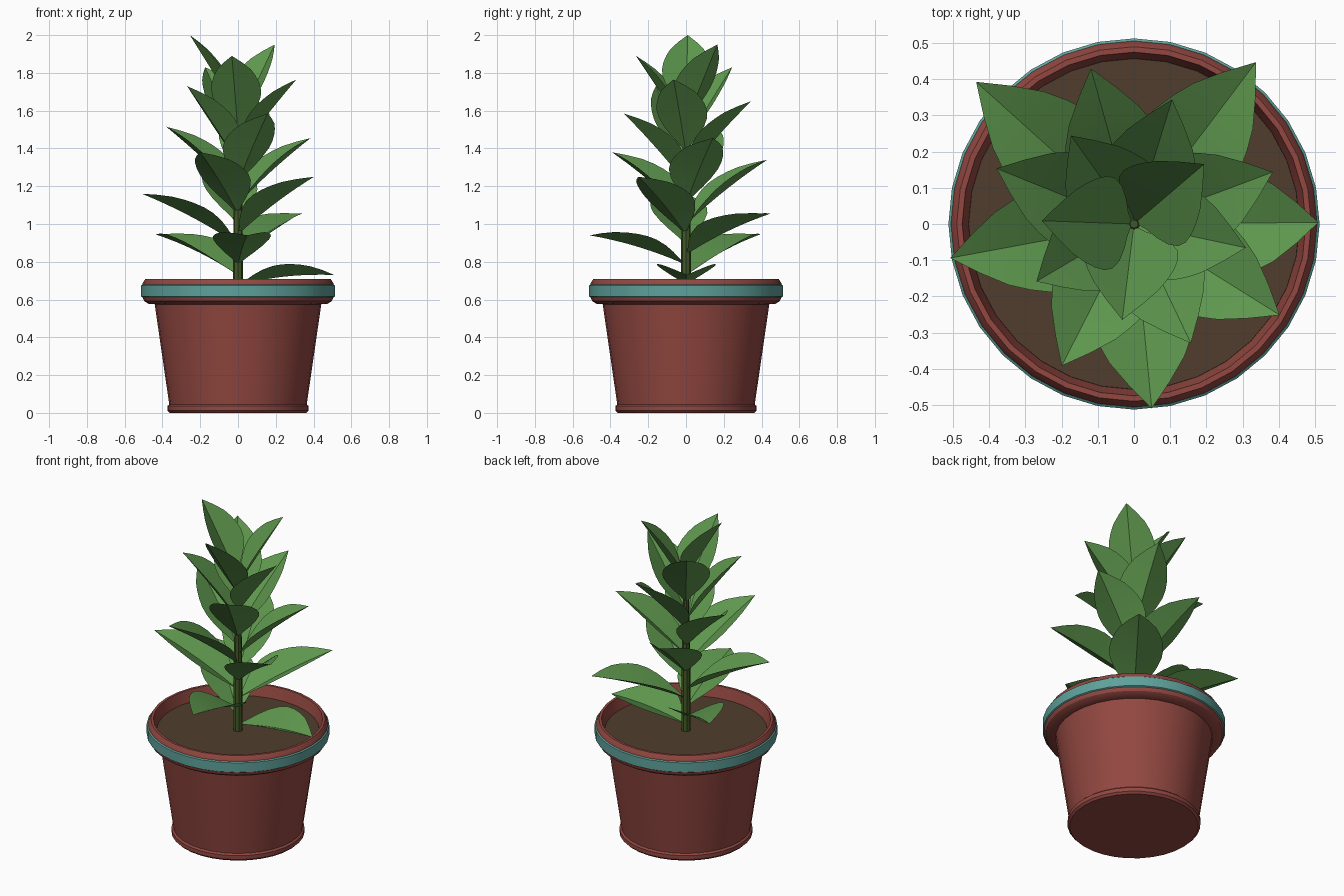
import bpy, math
from mathutils import Vector

if "Cube" in bpy.data.objects:
    bpy.data.objects.remove(bpy.data.objects["Cube"])


def material(name, rgb):
    m = bpy.data.materials.new(name)
    m.diffuse_color = (*rgb, 1)
    m.use_nodes = True
    m.node_tree.nodes["Principled BSDF"].inputs["Base Color"].default_value = m.diffuse_color
    return m


TERRACOTTA = material("terracotta", (0.29, 0.064, 0.052))
TEAL = material("teal", (0.114, 0.36, 0.33))
SOIL = material("soil_brown", (0.08, 0.048, 0.026))
STEM = material("stem_green", (0.055, 0.10, 0.018))
LEAF = material("leaf_green", (0.112, 0.31, 0.075))


def make_object(name, verts, faces, mat, angle=30):
    mesh = bpy.data.meshes.new(name)
    mesh.from_pydata(verts, [], faces)
    mesh.materials.append(mat)
    ob = bpy.data.objects.new(name, mesh)
    bpy.context.collection.objects.link(ob)
    bpy.ops.object.select_all(action='DESELECT')
    ob.select_set(True)
    bpy.context.view_layer.objects.active = ob
    bpy.ops.object.shade_smooth_by_angle(angle=math.radians(angle))
    return ob


def lathe(name, profile, mat, sides=32, cap_start=False, cap_end=False):
    """Spin (radius, height) points about the z axis."""
    verts, faces = [], []
    for r, z in profile:
        for k in range(sides):
            a = 2 * math.pi * k / sides
            verts.append((r * math.cos(a), r * math.sin(a), z))
    for i in range(len(profile) - 1):
        for k in range(sides):
            n = (k + 1) % sides
            faces.append((i * sides + k, i * sides + n,
                          (i + 1) * sides + n, (i + 1) * sides + k))
    if cap_start:
        faces.append(tuple(reversed(range(sides))))
    if cap_end:
        last = (len(profile) - 1) * sides
        faces.append(tuple(range(last, last + sides)))
    return make_object(name, verts, faces, mat)


# Pot: foot, tapered wall, rim and inner wall
lathe("pot", [(0.362, 0), (0.374, 0.012), (0.374, 0.036), (0.364, 0.045),
              (0.441, 0.575), (0.475, 0.578), (0.497, 0.592), (0.506, 0.612),
              (0.506, 0.682), (0.503, 0.69), (0.49, 0.71), (0.475, 0.71),
              (0.455, 0.63)], TERRACOTTA, cap_start=True)

# Painted band around the rim
lathe("rim_band", [(0.505, 0.612), (0.513, 0.617), (0.513, 0.675), (0.505, 0.681)], TEAL)

# Soil and stem
lathe("soil", [(0.46, 0.63), (0.457, 0.642)], SOIL, cap_start=True, cap_end=True)
lathe("stem", [(0.027, 0.63), (0.024, 1.1), (0.012, 1.64)], STEM, sides=8, cap_end=True)

# Outline of a leaf: (position along midrib, share of half-width)
OUTLINE = [(0, 0.08), (0.07, 0.26), (0.15, 0.53), (0.25, 0.79), (0.36, 0.96),
           (0.46, 1.0), (0.56, 0.95), (0.66, 0.84), (0.76, 0.68), (0.88, 0.37), (1, 0)]


def leaf(name, azimuth, base_z, tip_r, tip_z, half_width, arch):
    """A leaf folded in a V along its midrib."""
    out = Vector((math.cos(azimuth), math.sin(azimuth), 0))
    side = Vector((-math.sin(azimuth), math.cos(azimuth), 0))
    base = out * 0.012 + Vector((0, 0, base_z))
    tip = out * tip_r + Vector((0, 0, tip_z))
    normal = (tip - base).normalized().cross(side)
    verts, faces = [], []
    for t, w in OUTLINE:
        mid = base.lerp(tip, t) + normal * arch * 4 * t * (1 - t)
        w *= half_width
        verts += [mid + side * w + normal * w * 0.42, mid,
                  mid - side * w + normal * w * 0.42]
    for i in range(len(OUTLINE) - 1):
        a, b = 3 * i, 3 * i + 3
        if i == len(OUTLINE) - 2:      # pointed tip
            faces += [(a, a + 1, b + 1), (a + 1, a + 2, b + 1)]
        else:
            faces += [(a, a + 1, b + 1, b), (a + 1, a + 2, b + 2, b + 1)]
    ob = make_object(name, verts, faces, LEAF, angle=25)
    return ob


# Leaves spiral up the stem by the golden angle: (tip radius, tip height)
TIPS = [(0.51, 0.73), (0.587, 0.945), (0.512, 0.94), (0.56, 1.055), (0.517, 1.16),
        (0.475, 1.25), (0.446, 1.34), (0.44, 1.38), (0.41, 1.455), (0.41, 1.515),
        (0.365, 1.585), (0.36, 1.65), (0.313, 1.73), (0.316, 1.765), (0.30, 1.83),
        (0.267, 1.89), (0.255, 1.95), (0.255, 2.0)]
for i, (r, z) in enumerate(TIPS):
    f = i / (len(TIPS) - 1)
    leaf(f"leaf_{i + 1}", math.radians(0.5 + 137.5 * i), 0.68 + 0.93 * f,
         r, z, 0.157 - 0.027 * f, 0.018 * (1 - f))
